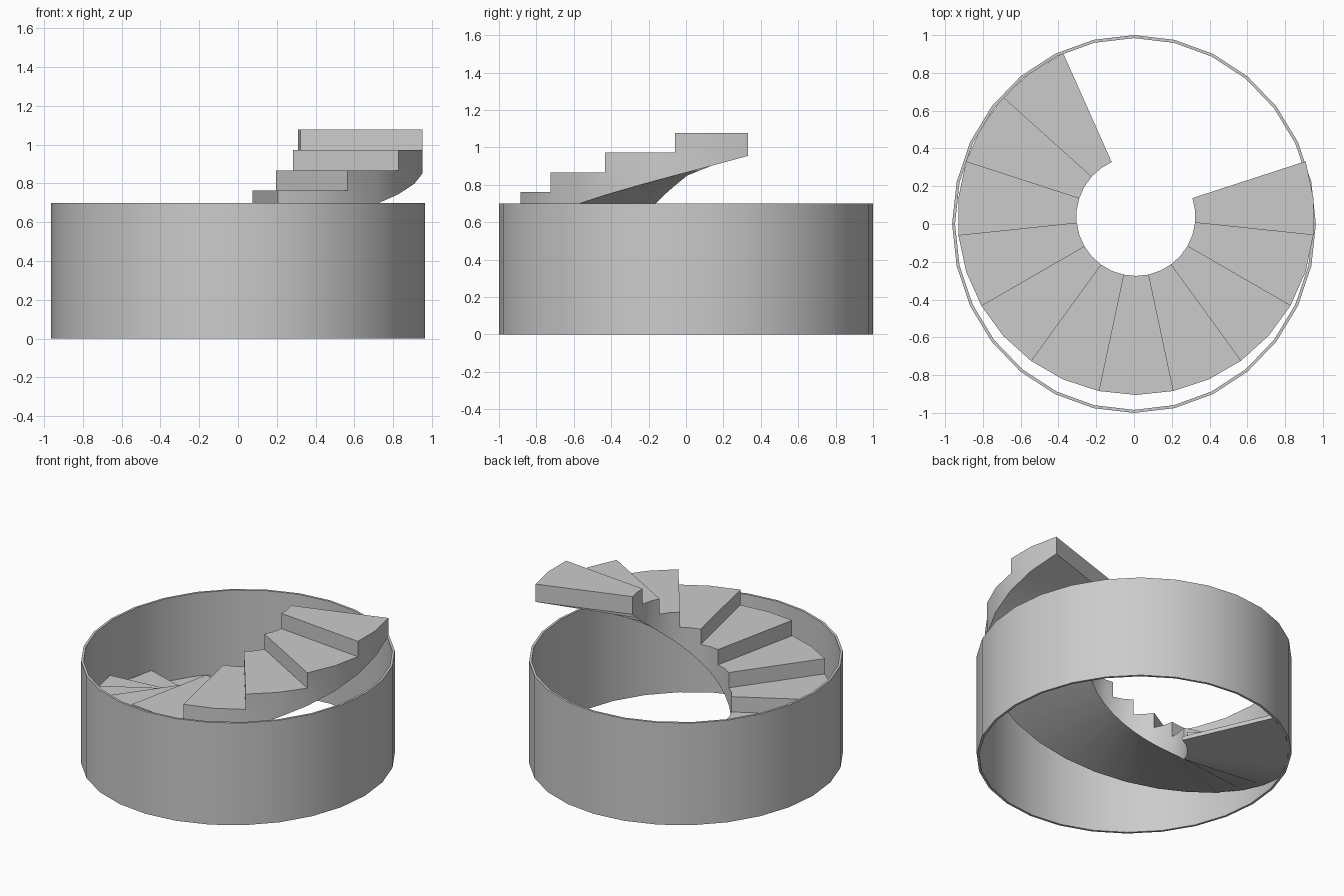
import bpy, bmesh, math

if "Cube" in bpy.data.objects:
    bpy.data.objects.remove(bpy.data.objects["Cube"], do_unlink=True)

grey = bpy.data.materials.new("plain_grey")
grey.use_nodes = True
colour = (0.6, 0.6, 0.6, 1)
grey.diffuse_color = colour
grey.node_tree.nodes["Principled BSDF"].inputs["Base Color"].default_value = colour


def finish(bm, name):
    bmesh.ops.remove_doubles(bm, verts=bm.verts, dist=0.0005)
    bmesh.ops.recalc_face_normals(bm, faces=bm.faces)
    mesh = bpy.data.meshes.new(name)
    bm.to_mesh(mesh)
    bm.free()
    mesh.materials.append(grey)
    obj = bpy.data.objects.new(name, mesh)
    bpy.context.collection.objects.link(obj)
    bpy.ops.object.select_all(action='DESELECT')
    obj.select_set(True)
    bpy.context.view_layer.objects.active = obj
    bpy.ops.object.shade_smooth_by_angle(angle=math.radians(30))
    return obj


def face(bm, points):
    unique = [p for i, p in enumerate(points) if p != points[i - 1]]
    bm.faces.new([bm.verts.new(p) for p in unique])


# Open round wall: a thin rectangular section swept around a slightly oval ring
SIDES, HEIGHT, THICK = 28, 0.7, 0.016
bm = bmesh.new()
section = [(1, 0), (1, HEIGHT), (1 - THICK, HEIGHT), (1 - THICK, 0)]
rings = []
for i in range(SIDES):
    a = math.tau * i / SIDES
    rings.append([bm.verts.new((0.963 * r * math.cos(a), r * math.sin(a), z))
                  for r, z in section])
for i in range(SIDES):
    p, q = rings[i - 1], rings[i]
    for k in range(4):
        bm.faces.new((p[k - 1], p[k], q[k], q[k - 1]))
finish(bm, "round_wall")

# Spiral stair: one closed solid with stepped treads and a sloping underside
STEPS, START, TURN, RISE = 11, 114, 24, 0.105
TOP, UNDER_END = 1.077, 0.955
INNER, OUTER = 0.315, 0.945


def point(r, s, z):
    a = math.radians(START + TURN * s)
    return (0.01 + r * math.cos(a), 0.04 + r * math.sin(a), z)


def under(s):
    return max(0.0, UNDER_END - (STEPS - s) * RISE)


bm = bmesh.new()
for step in range(STEPS):
    tread = TOP - (STEPS - 1 - step) * RISE
    below = tread - RISE if step else 0.0
    for half in range(2):
        s, e = step + half / 2, step + half / 2 + 0.5
        for z0, z1, z2 in ((tread, tread, tread), (under(s), under(e), None)):
            face(bm, [point(INNER, s, z0), point(OUTER, s, z0),
                      point(OUTER, e, z1), point(INNER, e, z1)])
        for r in (INNER, OUTER):
            lower = below if half == 0 else tread
            face(bm, [point(r, s, under(s)), point(r, s, lower), point(r, s, tread),
                      point(r, e, tread), point(r, e, under(e))])
    # riser
    face(bm, [point(INNER, step, below), point(OUTER, step, below),
              point(OUTER, step, tread), point(INNER, step, tread)])
# end of the highest step
face(bm, [point(INNER, STEPS, UNDER_END), point(OUTER, STEPS, UNDER_END),
          point(OUTER, STEPS, TOP), point(INNER, STEPS, TOP)])
finish(bm, "spiral_stair")
